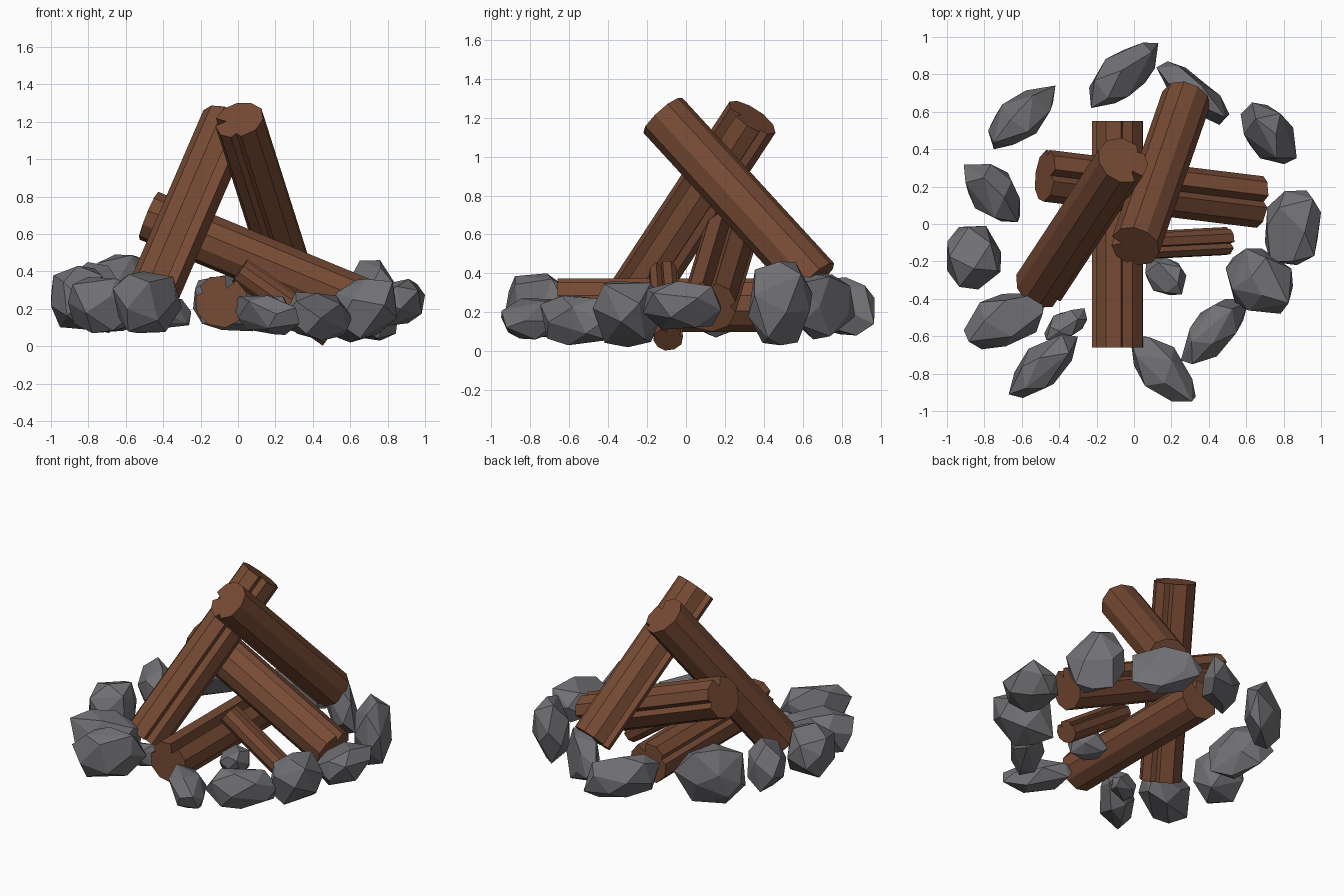
import bpy, bmesh, math, random
from mathutils import Vector

if "Cube" in bpy.data.objects:
    bpy.data.objects.remove(bpy.data.objects["Cube"])

random.seed(7)


def material(name, rgb):
    m = bpy.data.materials.new(name)
    m.diffuse_color = (*rgb, 1)
    m.use_nodes = True
    m.node_tree.nodes["Principled BSDF"].inputs["Base Color"].default_value = m.diffuse_color
    return m


WOOD = material("bark_brown", (0.185, 0.070, 0.035))
STONE = material("stone_grey", (0.165, 0.165, 0.178))


def finish(bm, name, mat):
    bmesh.ops.recalc_face_normals(bm, faces=bm.faces)
    me = bpy.data.meshes.new(name)
    bm.to_mesh(me)
    bm.free()
    me.materials.append(mat)
    ob = bpy.data.objects.new(name, me)
    bpy.context.collection.objects.link(ob)


# Log cross-section: (angle, radius), one deep split at 0 and a shallow one at 90
SECTION = [(-48, 1), (-13, .97), (0, .52), (14, .95), (48, 1), (77, .98), (88, .76),
           (101, .97), (138, 1), (175, .98), (212, 1), (246, .98), (279, 1)]


def log(name, start, end, r, roll):
    a, b = Vector(start), Vector(end)
    d = (b - a).normalized()
    up = Vector((0, 0, 1))
    v = (up - d * up.dot(d)).normalized()
    u = d.cross(v)
    bm = bmesh.new()
    rings = []
    for p in (a, b):
        ring = []
        for ang, k in SECTION:
            t = math.radians(ang + roll)
            ring.append(bm.verts.new(p + (u * math.cos(t) + v * math.sin(t)) * r * k))
        rings.append(ring)
    n = len(SECTION)
    for i in range(n):
        j = (i + 1) % n
        bm.faces.new((rings[0][i], rings[0][j], rings[1][j], rings[1][i]))
    bm.faces.new(rings[0])
    bm.faces.new(rings[1])
    finish(bm, name, WOOD)


log("ground_log", (-.09, -.66, .24), (-.09, .55, .24), .143, 67)
log("left_leaning_log", (-.06, .34, 1.2), (-.50, -.33, .18), .143, 160)
log("back_leaning_log", (.005, -.12, 1.21), (.275, .66, .36), .137, 188)
log("cross_log", (-.475, .26, .70), (.665, .12, .23), .143, 92)
log("small_stick", (.01, -.115, .405), (.495, -.09, .065), .077, 70)


def rock(name, x0, x1, y0, y1, z0, z1, skew):
    # Jittered points on a rounded box, skewed, hulled and fitted to the extents
    n, pts = 17, []
    spin = random.uniform(0, 6.28)
    tilt = random.uniform(-.25, .25)
    for i in range(n):
        z = 1 - (2 * i + 1) / n
        t = i * 2.39996 + spin
        s = math.sqrt(1 - z * z)
        p = Vector((s * math.cos(t), s * math.sin(t), z))
        p += Vector([random.uniform(-.16, .16) for _ in range(3)])
        p /= sum(abs(c) ** 3.2 for c in p) ** (1 / 3.2)
        pts.append(Vector((p.x + skew * p.y, p.y + skew * p.x, p.z + tilt * p.x)))
    lo = [min(p[k] for p in pts) for k in range(3)]
    hi = [max(p[k] for p in pts) for k in range(3)]
    box = ((x0, x1), (y0, y1), (z0, z1))
    bm = bmesh.new()
    for p in pts:
        bm.verts.new([box[k][0] + (p[k] - lo[k]) / (hi[k] - lo[k]) * (box[k][1] - box[k][0])
                      for k in range(3)])
    res = bmesh.ops.convex_hull(bm, input=bm.verts)
    inner = [g for g in res["geom_interior"] if isinstance(g, bmesh.types.BMVert)]
    if inner:
        bmesh.ops.delete(bm, geom=inner, context='VERTS')
    bmesh.ops.dissolve_limit(bm, angle_limit=math.radians(14), verts=bm.verts, edges=bm.edges)
    finish(bm, name, STONE)


# Fire ring: x, y, z extents and diagonal skew of each stone
ROCKS = [
    (-.24, .13, .62, .97, .08, .38, .35),
    (.12, .51, .53, .87, .06, .40, -.45),
    (.57, .87, .32, .65, .03, .46, -.2),
    (.70, 1.0, -.22, .18, .11, .36, .05),
    (.49, .85, -.48, -.13, .02, .36, -.1),
    (.25, .61, -.75, -.40, .03, .29, .35),
    (-.02, .33, -.95, -.60, .06, .27, -.3),
    (-.67, -.30, -.93, -.59, .07, .40, .35),
    (-.91, -.48, -.67, -.37, .07, .37, .2),
    (-1.0, -.71, -.35, -.01, .09, .43, 0),
    (-.91, -.61, .01, .32, .07, .45, -.25),
    (-.78, -.42, .40, .74, .10, .49, .35),
]
for i, r in enumerate(ROCKS):
    rock("ring_stone_%02d" % (i + 1), *r)

# Small loose stones inside the ring
rock("pebble_front_right", .06, .28, -.38, -.18, .08, .27, -.15)
rock("pebble_front_left", -.48, -.25, -.62, -.45, .10, .26, .25)
